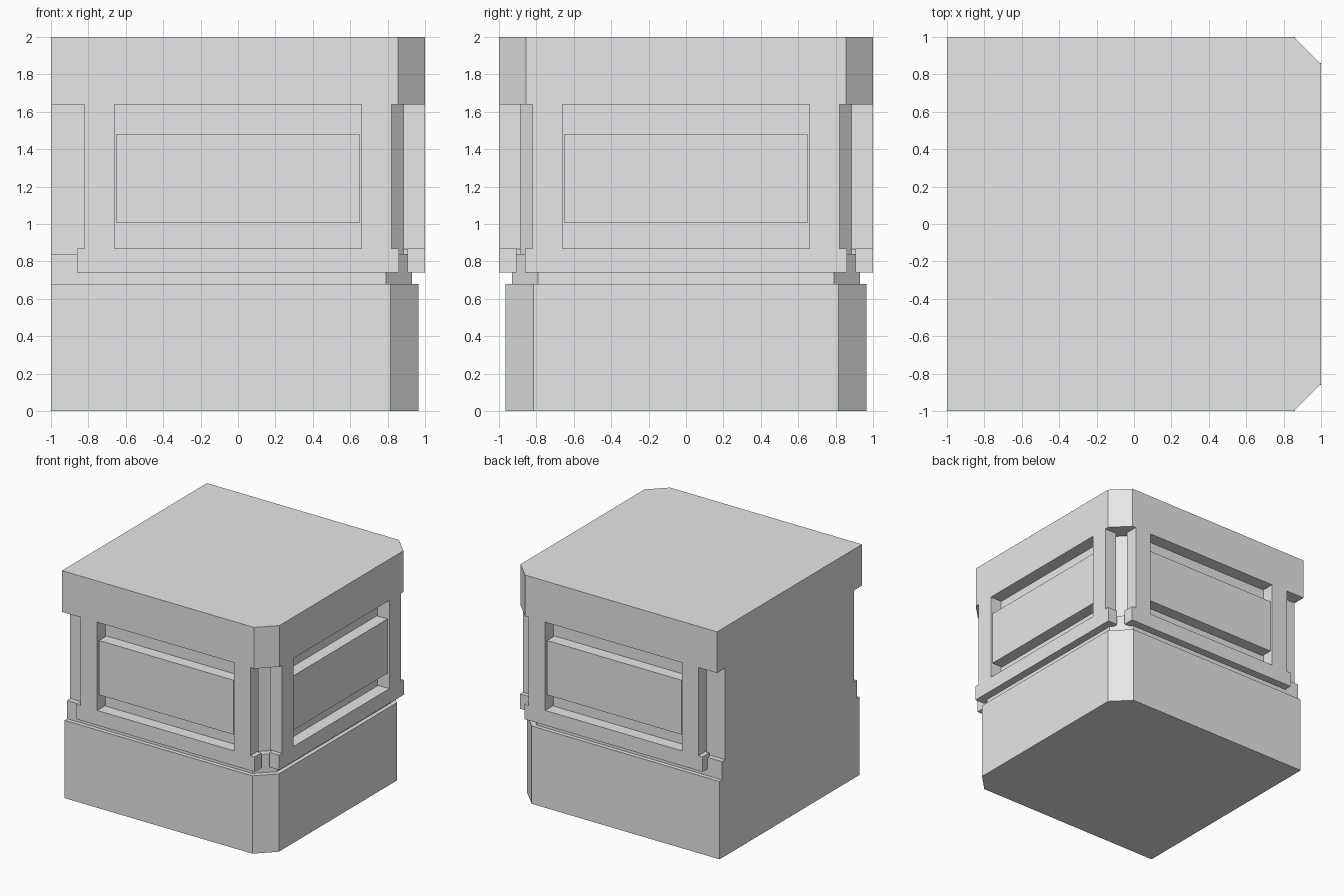
import bpy
import bmesh
from math import radians
from mathutils import Matrix

cube = bpy.data.objects.get("Cube")
if cube:
    bpy.data.objects.remove(cube, do_unlink=True)

grey = bpy.data.materials.new("plain grey")
grey.use_nodes = True
grey.diffuse_color = (0.8, 0.8, 0.8, 1)
grey.node_tree.nodes["Principled BSDF"].inputs["Base Color"].default_value = (0.8, 0.8, 0.8, 1)


def prism(name, outline, depth, matrix=Matrix()):
    """Extrude a flat outline along its local z, then place it."""
    bm = bmesh.new()
    face = bm.faces.new([bm.verts.new((a, b, 0)) for a, b in outline])
    grown = bmesh.ops.extrude_face_region(bm, geom=[face])["geom"]
    bmesh.ops.translate(bm, vec=(0, 0, depth),
                        verts=[v for v in grown if isinstance(v, bmesh.types.BMVert)])
    bmesh.ops.recalc_face_normals(bm, faces=bm.faces)
    bm.transform(matrix)
    mesh = bpy.data.meshes.new(name)
    bm.to_mesh(mesh)
    bm.free()
    mesh.materials.append(grey)
    obj = bpy.data.objects.new(name, mesh)
    bpy.context.collection.objects.link(obj)
    return obj


def tier(name, reach, low, high, cut=0.145):
    """Storey slab: flat back wall at -x, two cut corners at +x."""
    inner = reach - cut
    outline = [(-1, -reach), (inner, -reach), (reach, -inner),
               (reach, inner), (inner, reach), (-1, reach)]
    prism(name, outline, high - low, Matrix.Translation((0, 0, low)))


# Stacked body
tier("base", 0.965, 0, 0.68, 0.15)
tier("ledge", 0.93, 0.68, 0.84, 0.14)
tier("core", 0.887, 0.84, 1.64, 0.14)
tier("cornice", 1, 1.64, 2)


def plate(name, turn, left, right, low, high, back, front):
    """Upright block on one facade, measured outward from the centre."""
    upright = Matrix.Rotation(radians(90), 4, "X")
    place = Matrix.Rotation(radians(turn), 4, "Z") @ Matrix.Translation((0, -back, 0)) @ upright
    outline = [(left, low), (right, low), (right, high), (left, high)]
    prism(name, outline, front - back, place)


# Facade dressing on the front, left and back sides
for side, turn in (("front", 0), ("left", 90), ("back", 180)):
    plate(side + "_rail", turn, -0.86, 0.86, 0.74, 0.87, 0.905, 1)
    plate(side + "_post_a", turn, -0.82, -0.66, 0.87, 1.64, 0.885, 1)
    plate(side + "_post_b", turn, 0.66, 0.82, 0.87, 1.64, 0.885, 1)
    plate(side + "_sign_board", turn, -0.65, 0.65, 1.005, 1.48, 0.88, 0.99)
    # Closes the slot behind the rail
    plate(side + "_sill_filler", turn, -0.7, 0.7, 0.83, 0.865, 0.88, 0.92)
